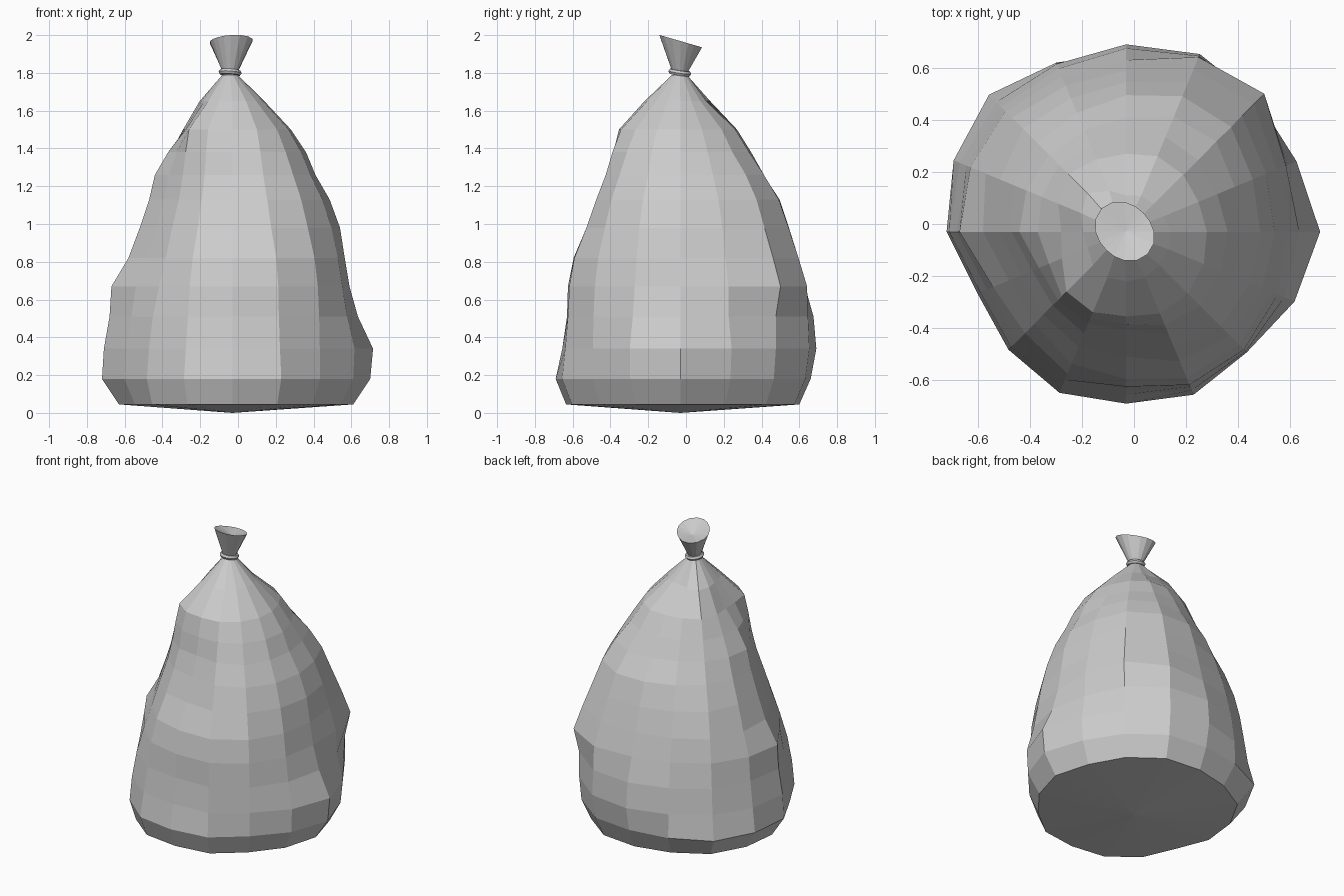
import bpy, bmesh, math

if "Cube" in bpy.data.objects:
    bpy.data.objects.remove(bpy.data.objects["Cube"])

SIDES = 16
CX, CY = -0.03, -0.03

# heights of the rings and the sack radius at each, for eight directions
HEIGHTS = [.045, .18, .34, .51, .67, .82, .98, 1.13, 1.26, 1.38, 1.50, 1.65]
PROFILES = {
    0:   [.64, .73, .745, .665, .62, .595, .57, .515, .44, .39, .31, .17],
    45:  [.64, .70, .715, .715, .75, .695, .63, .57, .49, .39, .31, .15],
    90:  [.63, .69, .72, .705, .66, .62, .575, .525, .44, .375, .30, .14],
    135: [.64, .745, .705, .68, .655, .62, .56, .485, .42, .365, .315, .21],
    180: [.60, .69, .68, .65, .64, .55, .49, .44, .41, .34, .25, .165],
    225: [.60, .64, .625, .595, .55, .50, .45, .40, .37, .35, .325, .18],
    270: [.605, .66, .625, .60, .595, .565, .48, .42, .375, .355, .325, .19],
    315: [.60, .655, .655, .65, .64, .615, .565, .515, .455, .40, .335, .18],
}
# bulges and dents of the in-between directions
FOLDS = {1: .97, 3: 1.03, 5: .98, 9: .93, 11: 1.03, 13: 1.03}


def radius(i, ring):
    if i % 2 == 0:
        return PROFILES[i // 2 * 45][ring]
    a = PROFILES[(i // 2) * 45][ring]
    b = PROFILES[(i // 2 + 1) % 8 * 45][ring]
    return (a + b) / 2 * FOLDS.get(i, 1)


def bridge(bm, low, high):
    n = len(low)
    for i in range(n):
        j = (i + 1) % n
        bm.faces.new((low[i], low[j], high[j], high[i]))


def fan(bm, ring, tip, up=False):
    for i in range(len(ring)):
        a, b = ring[i], ring[(i + 1) % len(ring)]
        bm.faces.new((a, b, tip) if up else (b, a, tip))


def finish(bm, name):
    mesh = bpy.data.meshes.new(name)
    bm.to_mesh(mesh)
    bm.free()
    obj = bpy.data.objects.new(name, mesh)
    bpy.context.collection.objects.link(obj)
    return obj


angles = [2 * math.pi * i / SIDES for i in range(SIDES)]

# sack body, gathered into the neck, with a shallow pointed underside
bm = bmesh.new()
rings = []
for k, z in enumerate(HEIGHTS):
    rings.append([bm.verts.new((CX + radius(i, k) * math.cos(a),
                                CY + radius(i, k) * math.sin(a), z))
                  for i, a in enumerate(angles)])
rings.append([bm.verts.new((-.042 + .04 * math.cos(a), -.033 + .04 * math.sin(a), 1.79))
              for a in angles])
for low, high in zip(rings, rings[1:]):
    bridge(bm, low, high)
fan(bm, rings[0], bm.verts.new((CX, CY, 0)))
finish(bm, "sack_body")

# flared mouth above the tie, slanted toward the back, with a shallow dished top
bm = bmesh.new()
neck, rim = [], []
for a in angles:
    neck.append(bm.verts.new((-.042 + .034 * math.cos(a), -.033 + .034 * math.sin(a), 1.79)))
    r = .113 - .012 * math.sin(2 * a)
    x, y = r * math.cos(a), r * math.sin(a)
    rim.append(bm.verts.new((-.036 + x, -.028 + y, 1.968 - .29 * y)))
bridge(bm, neck, rim)
fan(bm, rim, bm.verts.new((-.03, -.028, 1.935)), up=True)
finish(bm, "sack_mouth")

# tie around the neck
bpy.ops.mesh.primitive_torus_add(major_segments=16, minor_segments=6,
                                 major_radius=.046, minor_radius=.015,
                                 location=(-.042, -.033, 1.802),
                                 rotation=(math.radians(-8), math.radians(4), 0))
bpy.context.object.name = "neck_tie"
